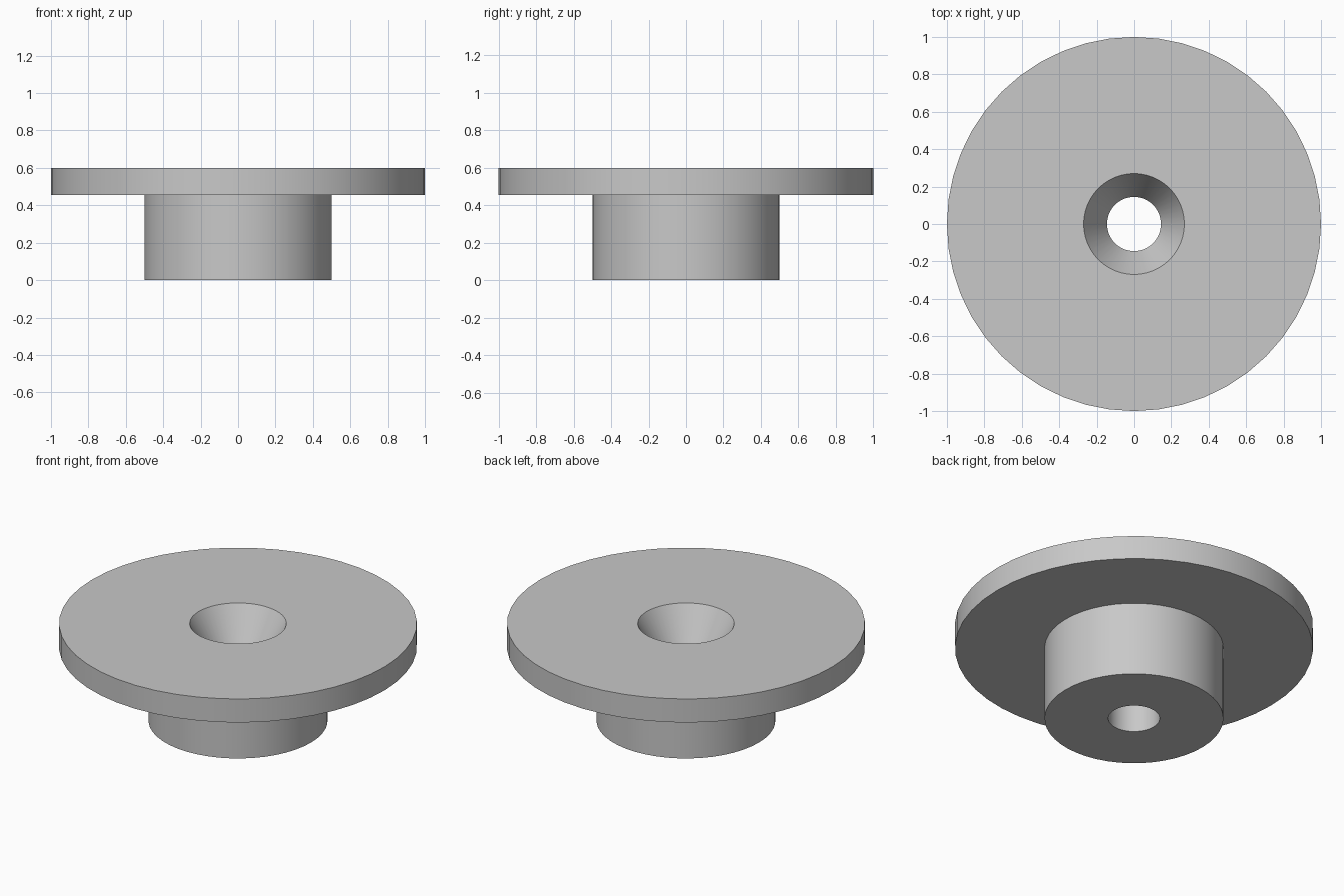
import bpy, bmesh, math

if "Cube" in bpy.data.objects:
    bpy.data.objects.remove(bpy.data.objects["Cube"], do_unlink=True)

SEGMENTS = 48

# Plain grey
grey = bpy.data.materials.new("plain_grey")
grey.use_nodes = True
grey.diffuse_color = (0.58, 0.58, 0.58, 1)
grey.node_tree.nodes["Principled BSDF"].inputs["Base Color"].default_value = grey.diffuse_color

# Half section as (radius, height): hub, flange, countersink and bore
profile = [
    (0.145, 0), (0.5, 0), (0.5, 0.455),
    (1.0, 0.455), (1.0, 0.6),
    (0.27, 0.6), (0.145, 0.385),
]

# Revolve the section into one closed solid
bm = bmesh.new()
verts = [bm.verts.new((r, 0, z)) for r, z in profile]
edges = [bm.edges.new((a, b)) for a, b in zip(verts, verts[1:] + verts[:1])]
bmesh.ops.spin(bm, geom=verts + edges, cent=(0, 0, 0), axis=(0, 0, 1),
               angle=math.tau, steps=SEGMENTS, use_duplicate=False)
bmesh.ops.remove_doubles(bm, verts=bm.verts, dist=0.0001)
bmesh.ops.recalc_face_normals(bm, faces=bm.faces)

mesh = bpy.data.meshes.new("flanged_bushing")
bm.to_mesh(mesh)
bm.free()
mesh.materials.append(grey)
bushing = bpy.data.objects.new("flanged_bushing", mesh)
bpy.context.collection.objects.link(bushing)

# Smooth round walls with sharp rims
bpy.ops.object.select_all(action='DESELECT')
bushing.select_set(True)
bpy.context.view_layer.objects.active = bushing
bpy.ops.object.shade_smooth_by_angle(angle=math.radians(25))
